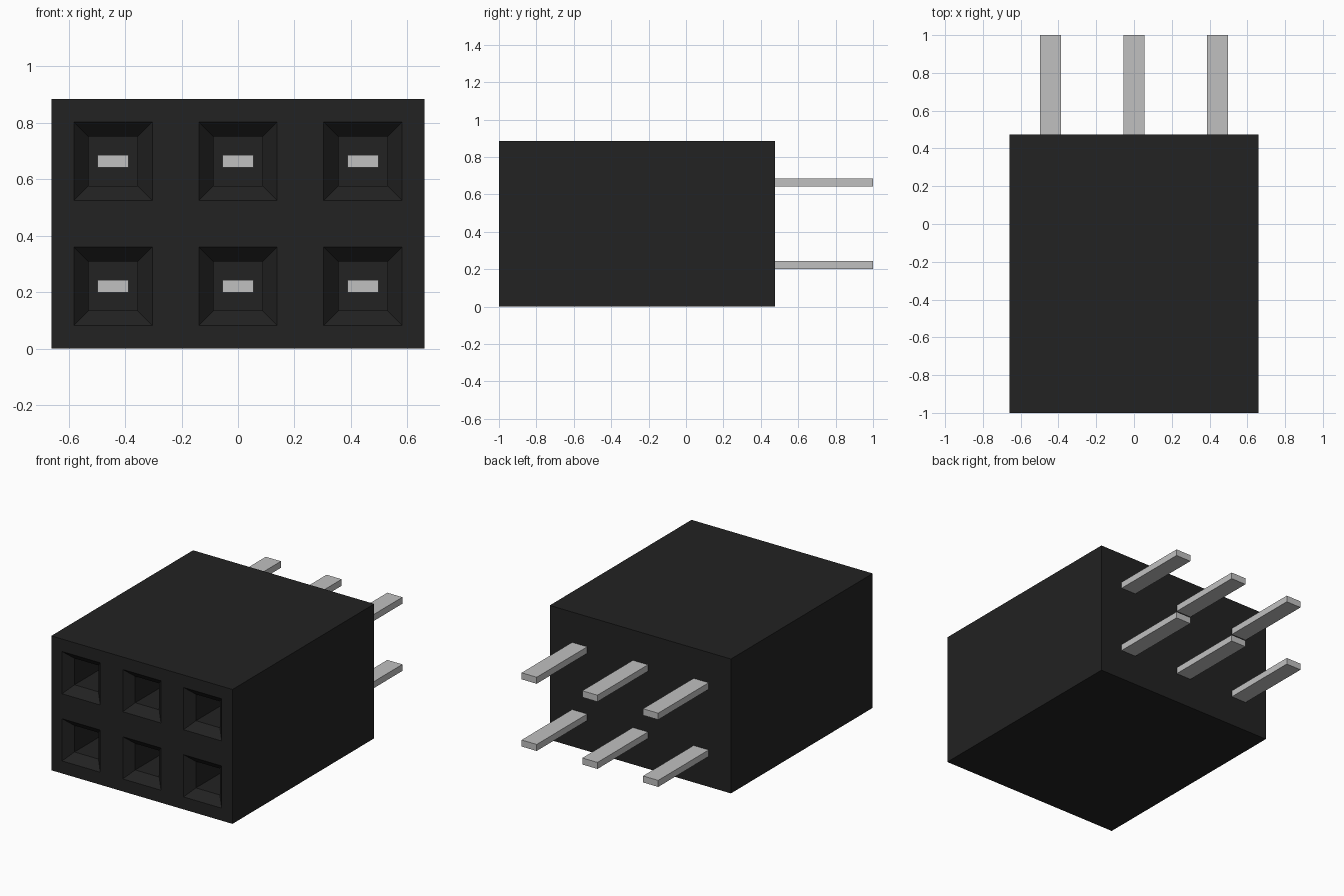
import bpy
import bmesh
from mathutils import Vector

if "Cube" in bpy.data.objects:
    bpy.data.objects.remove(bpy.data.objects["Cube"])

# Main dimensions
HALF_X, FRONT, BACK, HEIGHT = 0.66, -1.0, 0.475, 0.885
PITCH = 0.4425
COLUMNS = [-PITCH, 0.0, PITCH]
ROWS = [HEIGHT / 2 - PITCH / 2, HEIGHT / 2 + PITCH / 2]
MOUTH = 0.139                      # half width of a socket mouth
CHAMFER, CHAMFER_DEPTH = 0.052, 0.055
SOCKET_FLOOR = 0.1                 # y of the socket floor
PIN_HALF_X, PIN_HALF_Z = 0.055, 0.0215
PIN_START, PIN_END = 0.0, 1.0


def make_material(name, value):
    mat = bpy.data.materials.new(name)
    mat.use_nodes = True
    colour = (value, value, value, 1.0)
    mat.diffuse_color = colour
    mat.node_tree.nodes["Principled BSDF"].inputs["Base Color"].default_value = colour
    return mat


def make_object(name, bm, mat):
    mesh = bpy.data.meshes.new(name)
    bm.to_mesh(mesh)
    bm.free()
    mesh.materials.append(mat)
    obj = bpy.data.objects.new(name, mesh)
    bpy.context.collection.objects.link(obj)
    return obj


def grid_lines(low, high, centres):
    return [low] + [c + s * MOUTH for c in centres for s in (-1, 1)] + [high]


black = make_material("black plastic", 0.0160)
metal = make_material("grey metal", 0.527)

# Housing: front face divided at the socket mouths
bm = bmesh.new()
xs = grid_lines(-HALF_X, HALF_X, COLUMNS)
zs = grid_lines(0.0, HEIGHT, ROWS)
verts = [[bm.verts.new((x, FRONT, z)) for z in zs] for x in xs]
sockets = []
for i in range(len(xs) - 1):
    for j in range(len(zs) - 1):
        face = bm.faces.new((verts[i][j], verts[i + 1][j],
                             verts[i + 1][j + 1], verts[i][j + 1]))
        if i % 2 and j % 2:
            sockets.append(face)
bm.normal_update()

# Side walls and back
rim = [e for e in bm.edges if e.is_boundary]
wall = bmesh.ops.extrude_edge_only(bm, edges=rim)["geom"]
bmesh.ops.translate(bm, vec=(0, BACK - FRONT, 0),
                    verts=[g for g in wall if isinstance(g, bmesh.types.BMVert)])
bmesh.ops.contextual_create(bm, geom=[g for g in wall if isinstance(g, bmesh.types.BMEdge)])

# Sockets: chamfered mouth, then a straight deep well
bmesh.ops.inset_individual(bm, faces=sockets, thickness=CHAMFER,
                           depth=0.0, use_even_offset=True)
for face in sockets:
    bmesh.ops.translate(bm, vec=(0, CHAMFER_DEPTH, 0), verts=face.verts[:])
wells = bmesh.ops.extrude_discrete_faces(bm, faces=sockets)["faces"]
for face in wells:
    for v in face.verts:
        v.co.y = SOCKET_FLOOR
bmesh.ops.recalc_face_normals(bm, faces=bm.faces[:])
bmesh.ops.dissolve_limit(bm, angle_limit=0.01, verts=bm.verts[:], edges=bm.edges[:])
make_object("housing", bm, black)

# Flat pins, one per socket, running through the back wall
for r, z in enumerate(ROWS):
    for c, x in enumerate(COLUMNS):
        bm = bmesh.new()
        bmesh.ops.create_cube(bm, size=1.0)
        size = Vector((2 * PIN_HALF_X, PIN_END - PIN_START, 2 * PIN_HALF_Z))
        bmesh.ops.scale(bm, vec=size, verts=bm.verts[:])
        bmesh.ops.translate(bm, vec=(x, (PIN_START + PIN_END) / 2, z), verts=bm.verts[:])
        row = ("lower", "upper")[r]
        column = ("right", "middle", "left")[c]
        make_object(f"pin_{row}_{column}", bm, metal)
